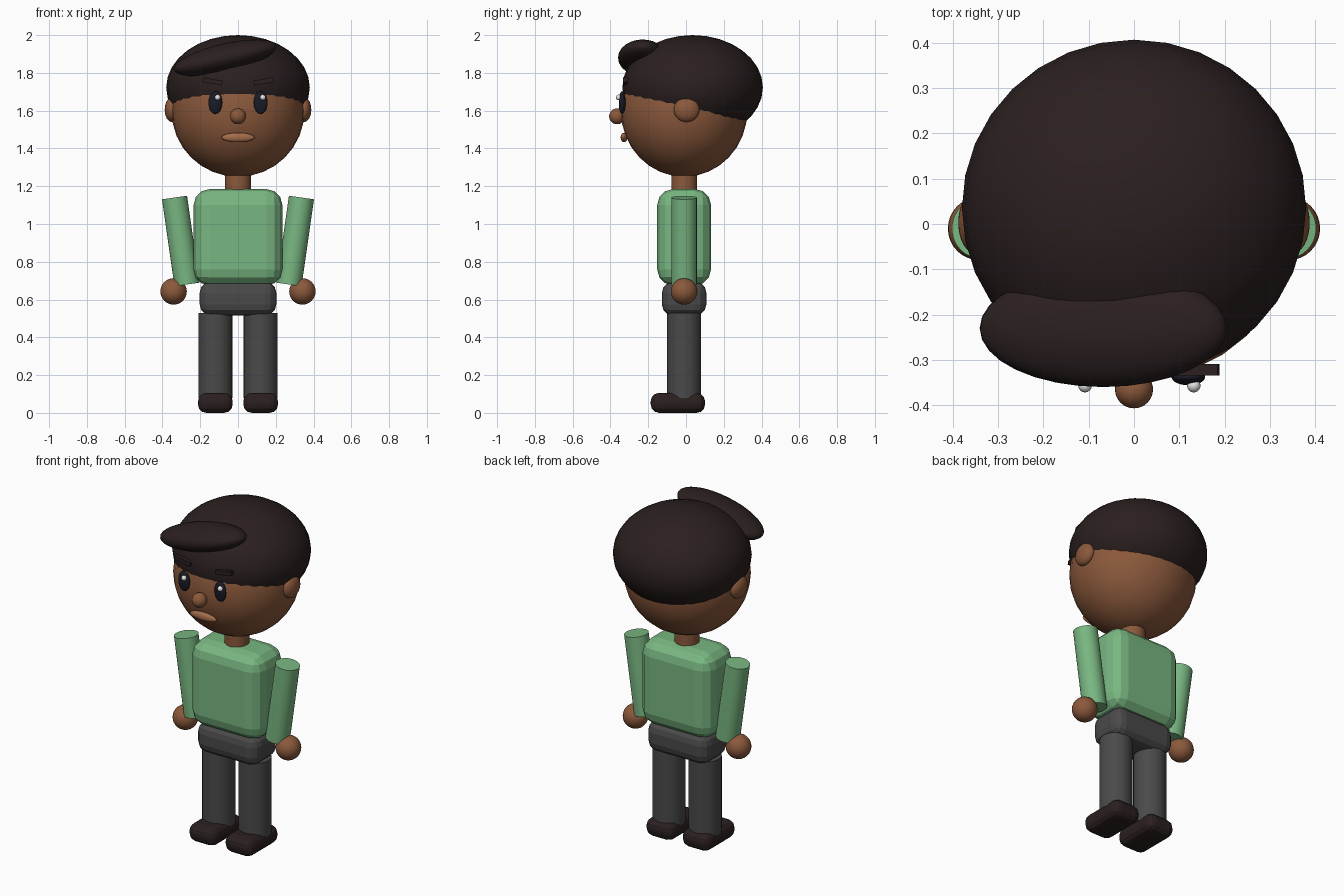
import bpy
from math import radians
from mathutils import Vector

default = bpy.data.objects.get("Cube")
if default:
    bpy.data.objects.remove(default, do_unlink=True)


def material(name, rgb):
    m = bpy.data.materials.new(name)
    m.use_nodes = True
    colour = (*rgb, 1)
    m.diffuse_color = colour
    shader = next(n for n in m.node_tree.nodes if n.type == "BSDF_PRINCIPLED")
    shader.inputs["Base Color"].default_value = colour
    return m


SKIN = material("brown skin", (0.26, 0.10, 0.045))
LIP = material("lip brown", (0.37, 0.15, 0.07))
DARK = material("dark brown", (0.024, 0.014, 0.014))
GREEN = material("shirt green", (0.19, 0.47, 0.22))
GREY = material("trouser grey", (0.068, 0.068, 0.068))
EYE = material("eye black", (0.01, 0.011, 0.02))
WHITE = material("eye white", (0.85, 0.85, 0.85))

MID = -0.01  # depth of the body's centre line


def finish(name, mat):
    ob = bpy.context.object
    ob.name = ob.data.name = name
    ob.data.materials.append(mat)
    return ob


def ball(name, mat, centre, radii, tilt=0, segments=32):
    bpy.ops.mesh.primitive_uv_sphere_add(
        segments=segments, ring_count=segments // 2, location=centre,
        rotation=(0, radians(tilt), 0))
    ob = finish(name, mat)
    ob.scale = radii
    bpy.ops.object.shade_smooth()
    return ob


def tube(name, mat, start, end, radius):
    start, end = Vector(start), Vector(end)
    axis = end - start
    bpy.ops.mesh.primitive_cylinder_add(
        vertices=32, radius=radius, depth=axis.length, location=(start + end) / 2,
        rotation=axis.to_track_quat("Z", "Y").to_euler())
    ob = finish(name, mat)
    bpy.ops.object.shade_smooth_by_angle(angle=radians(30))
    return ob


def block(name, mat, centre, size, bevel=0, tilt=0):
    bpy.ops.mesh.primitive_cube_add(size=1, location=centre, rotation=(0, radians(tilt), 0))
    ob = finish(name, mat)
    ob.scale = size
    bpy.ops.object.transform_apply(location=False, rotation=False, scale=True)
    if bevel:
        mod = ob.modifiers.new("rounded edges", "BEVEL")
        mod.width, mod.segments = bevel, 3
    return ob


# Head and hair
ball("head", SKIN, (0, MID, 1.6), (0.352, 0.335, 0.35))
ball("hair", DARK, (0, 0.035, 1.723), (0.38, 0.372, 0.277))
ball("hair_quiff", DARK, (-0.068, -0.23, 1.88), (0.28, 0.13, 0.075), tilt=-13)
ball("nose", SKIN, (0, -0.365, 1.57), (0.042, 0.042, 0.042))
ball("mouth", LIP, (0, -0.328, 1.458), (0.087, 0.018, 0.025))

# Trunk
tube("neck", SKIN, (0, MID, 1.12), (0, MID, 1.32), 0.068)
block("torso", GREEN, (0, MID, 0.93), (0.47, 0.285, 0.51), 0.085)
block("hips", GREY, (0, MID, 0.605), (0.406, 0.236, 0.18), 0.06)

# Paired parts
for side, s in (("left", 1), ("right", -1)):
    ball(side + "_ear", SKIN, (s * 0.35, 0.003, 1.605), (0.038, 0.068, 0.065))
    ball(side + "_eye", EYE, (s * 0.12, -0.338, 1.643), (0.037, 0.018, 0.06))
    ball(side + "_eye_glint", WHITE, (s * 0.12 + 0.012, -0.357, 1.67),
         (0.015, 0.015, 0.015), segments=16)
    block(side + "_eyebrow", DARK, (s * 0.135, -0.322, 1.755), (0.105, 0.025, 0.025),
          tilt=-10 * s)
    tube(side + "_arm", GREEN, (s * 0.27, MID, 0.68), (s * 0.336, MID, 1.14), 0.067)
    ball(side + "_hand", SKIN, (s * 0.341, MID, 0.643), (0.07, 0.07, 0.07))
    tube(side + "_leg", GREY, (s * 0.12, MID, 0.08), (s * 0.12, MID, 0.53), 0.09)
    block(side + "_shoe", DARK, (s * 0.12, -0.043, 0.053), (0.184, 0.288, 0.106), 0.045)
